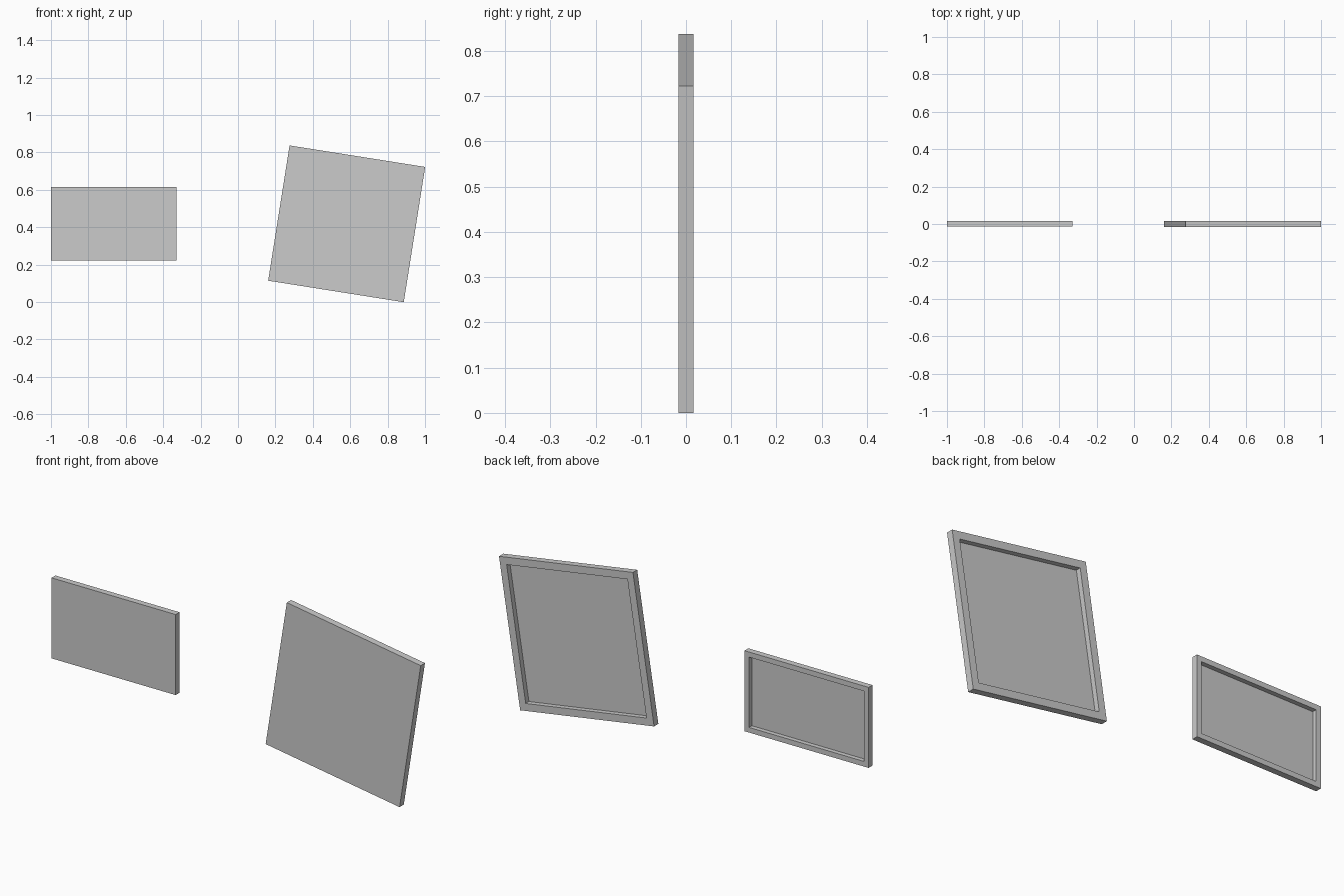
import bpy, bmesh
from math import radians
from mathutils import Matrix

if "Cube" in bpy.data.objects:
    bpy.data.objects.remove(bpy.data.objects["Cube"])


def framed_panel(name, center, w, h, y0, y1, bar, recess, tilt=0):
    """Flat panel with a recessed back surrounded by a rim."""
    bm = bmesh.new()
    bmesh.ops.create_cube(bm, size=1, matrix=Matrix.Diagonal((w, y1 - y0, h, 1)))
    bm.normal_update()
    back = [f for f in bm.faces if f.normal.y > 0.9]
    # rim, then recess pushed in towards the front
    bmesh.ops.inset_region(bm, faces=back, thickness=bar, use_even_offset=True)
    ret = bmesh.ops.extrude_face_region(bm, geom=back)
    verts = [v for v in ret["geom"] if isinstance(v, bmesh.types.BMVert)]
    bmesh.ops.translate(bm, verts=verts, vec=(0, -recess, 0))
    bmesh.ops.delete(bm, geom=[f for f in back if f.is_valid], context='FACES_ONLY')
    bmesh.ops.recalc_face_normals(bm, faces=bm.faces)
    me = bpy.data.meshes.new(name)
    bm.to_mesh(me)
    bm.free()
    ob = bpy.data.objects.new(name, me)
    ob.location = (center[0], (y0 + y1) / 2, center[1])
    ob.rotation_euler.y = radians(tilt)
    bpy.context.collection.objects.link(ob)


# Small upright panel and large tilted panel
framed_panel("small_wall_panel", (-0.664, 0.419), 0.672, 0.394, -0.0135, 0.0165, 0.025, 0.022)
framed_panel("large_tilted_panel", (0.581, 0.4185), 0.734, 0.732, -0.0165, 0.0165, 0.036, 0.025, 9.0)
